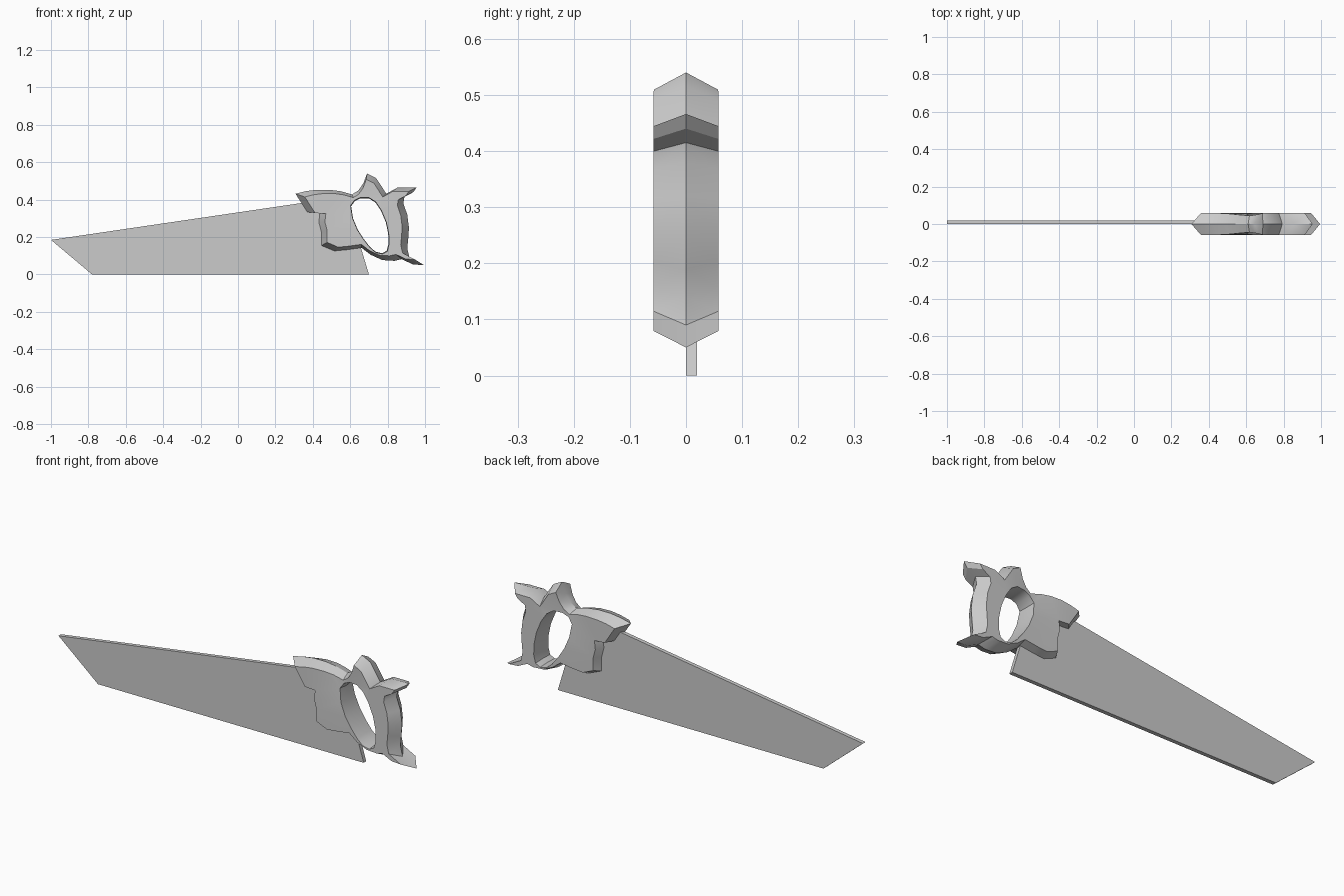
import bpy, bmesh, math

if "Cube" in bpy.data.objects:
    bpy.data.objects.remove(bpy.data.objects["Cube"])

HALF = 0.058            # half thickness of the handle
CX, CZ = 0.66, 0.29     # centre the side outlines shrink towards


def finish(bm, name, angle=None):
    bmesh.ops.recalc_face_normals(bm, faces=bm.faces[:])
    mesh = bpy.data.meshes.new(name)
    bm.to_mesh(mesh)
    bm.free()
    ob = bpy.data.objects.new(name, mesh)
    bpy.context.collection.objects.link(ob)
    if angle:
        bpy.ops.object.select_all(action='DESELECT')
        bpy.context.view_layer.objects.active = ob
        ob.select_set(True)
        bpy.ops.object.shade_smooth_by_angle(angle=math.radians(angle))
    return ob


def scaled(pts, cx, cz, sx, sz):
    return [(cx + (x - cx) * sx, cz + (z - cz) * sz) for x, z in pts]


def ring(bm, pts, y, pinch=0):
    """Closed loop of vertices; pinch thins it around the top valley."""
    out = []
    for x, z in pts:
        d = math.hypot(x - 0.61, z - 0.41)
        k = 1 - pinch * max(0, 1 - d / 0.13)
        out.append(bm.verts.new((x, y * k, z)))
    return out


def band(bm, a, b):
    for i in range(len(a)):
        j = (i + 1) % len(a)
        bm.faces.new((a[i], a[j], b[j], b[i]))


# Blade: a thin tapered plate
blade = [(-1, 0.185), (-0.78, 0), (0.70, 0), (0.64, 0.20), (0.56, 0.36), (0.38, 0.388)]
bm = bmesh.new()
front, back = ring(bm, blade, 0.0), ring(bm, blade, 0.02)
bm.faces.new(front)
bm.faces.new(back)
band(bm, front, back)
finish(bm, "blade")

# Handle: ridge outline at mid thickness, smaller copies on both cheeks
outline = [
    (0.307, 0.432), (0.36, 0.445), (0.42, 0.453), (0.49, 0.453), (0.55, 0.445),
    (0.61, 0.428), (0.644, 0.45), (0.67, 0.487), (0.69, 0.54), (0.738, 0.516),
    (0.793, 0.432), (0.855, 0.466), (0.955, 0.466), (0.937, 0.44), (0.89, 0.415),
    (0.884, 0.38), (0.905, 0.32), (0.914, 0.25), (0.91, 0.19), (0.905, 0.14),
    (0.917, 0.09), (0.995, 0.05), (0.935, 0.054), (0.875, 0.082), (0.836, 0.073),
    (0.772, 0.077), (0.71, 0.105), (0.66, 0.143), (0.58, 0.132), (0.515, 0.126),
    (0.446, 0.155), (0.446, 0.227), (0.432, 0.28), (0.438, 0.33), (0.371, 0.334)]
hole = [
    (0.605, 0.365), (0.625, 0.393), (0.655, 0.407), (0.70, 0.407), (0.735, 0.385),
    (0.765, 0.34), (0.79, 0.28), (0.803, 0.22), (0.805, 0.165), (0.795, 0.127),
    (0.77, 0.114), (0.735, 0.122), (0.705, 0.148), (0.672, 0.19), (0.64, 0.24),
    (0.615, 0.30)]
cheek = scaled(outline, CX, CZ, 0.857, 0.877)
rim = scaled(hole, 0.705, 0.26, 1.03, 1.03)

bm = bmesh.new()
ridge = ring(bm, outline, 0)
inner = ring(bm, hole, 0)
for side in (-HALF, HALF):
    edge = ring(bm, cheek, side, 0.25)
    lip = ring(bm, rim, side, 0.25)
    band(bm, ridge, edge)
    band(bm, inner, lip)
    edges = []
    for loop in (edge, lip):
        for i in range(len(loop)):
            edges.append(bm.edges.get((loop[i - 1], loop[i])))
    bmesh.ops.triangle_fill(bm, edges=edges, use_beauty=True, normal=(0, 1 if side > 0 else -1, 0))
finish(bm, "handle", 32)
